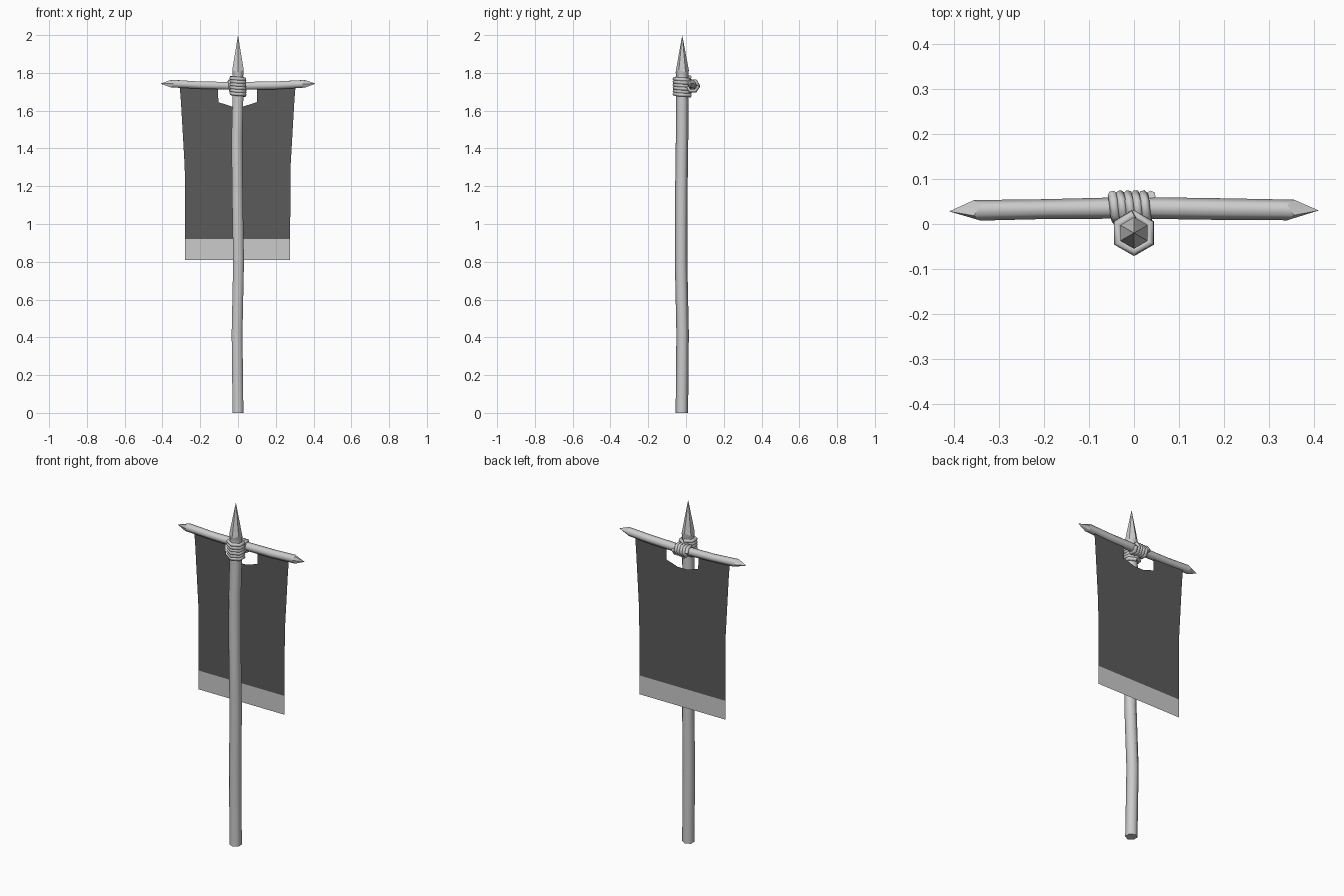
import bpy, bmesh, math
from mathutils import Vector

cube = bpy.data.objects.get("Cube")
if cube:
    bpy.data.objects.remove(cube, do_unlink=True)


def material(name, value):
    mat = bpy.data.materials.new(name)
    mat.use_nodes = True
    colour = (value, value, value, 1)
    mat.diffuse_color = colour
    mat.node_tree.nodes["Principled BSDF"].inputs["Base Color"].default_value = colour
    return mat


LIGHT = material("pale grey", 0.6)
DARK = material("dark cloth grey", 0.105)


def add_object(name, bm, mats):
    bmesh.ops.recalc_face_normals(bm, faces=bm.faces)
    mesh = bpy.data.meshes.new(name)
    bm.to_mesh(mesh)
    bm.free()
    for mat in mats:
        mesh.materials.append(mat)
    obj = bpy.data.objects.new(name, mesh)
    bpy.context.collection.objects.link(obj)
    return obj


def hexagon(centre, radius, axis):
    """Six points around a centre, with corners pointing to front and back."""
    points = []
    for i in range(6):
        a = i * math.pi / 3
        y, w = radius * math.cos(a), radius * math.sin(a)
        points.append(Vector(centre) + Vector((w, y, 0) if axis == "z" else (0, y, w)))
    return points


def rod(name, stations, axis, tips=(), stagger=0.0):
    """Loft hexagons along a bent line; tips are (end index, apex) pairs."""
    bm = bmesh.new()
    rings = [[bm.verts.new(p) for p in hexagon(c, r, axis)] for c, r in stations]
    for low, high in zip(rings, rings[1:]):
        for i in range(6):
            j = (i + 1) % 6
            bm.faces.new((low[i], low[j], high[j], high[i])).smooth = True
    apexes = dict(tips)
    for end in (0, -1):
        ring = rings[end]
        if end not in apexes:
            bm.faces.new(ring)
            continue
        apex = Vector(apexes[end])
        inward = (Vector(stations[end][0]) - apex).normalized()
        for v in ring[1::2]:
            v.co += inward * stagger
        top = bm.verts.new(apex)
        for i in range(6):
            bm.faces.new((ring[i], ring[(i + 1) % 6], top))
    # Keep the cut ends crisp
    for e in bm.edges:
        if not all(f.smooth for f in e.link_faces):
            e.smooth = False
    return add_object(name, bm, [LIGHT])


# Slightly crooked pole
rod("pole", [((0, -0.022, 0), 0.033), ((-0.005, -0.018, 0.42), 0.033),
             ((0.003, -0.026, 0.8), 0.033), ((-0.003, -0.025, 1.15), 0.033),
             ((-0.006, -0.021, 1.45), 0.033), ((0, -0.02, 1.68), 0.033),
             ((0, -0.02, 1.79), 0.032)], "z")

# Sharpened pole tip
rod("pole_spike", [((0, -0.02, 1.78), 0.031), ((0, -0.02, 1.815), 0.035)],
    "z", [(-1, (0, -0.02, 2.0))], 0.012)

# Sagging crossbar with a whittled point at each end
rod("crossbar", [((-0.355, 0.03, 1.743), 0.023), ((-0.2, 0.033, 1.735), 0.022),
                 ((0, 0.036, 1.731), 0.024), ((0.2, 0.033, 1.734), 0.024),
                 ((0.355, 0.031, 1.742), 0.023)], "x",
    [(0, (-0.41, 0.028, 1.743)), (-1, (0.41, 0.03, 1.743))], 0.015)


def coil(centre, radius, axis, start, end, turns):
    """Hexagonal helix along an axis."""
    ring, total, points = hexagon(centre, radius, axis), turns * 6, []
    for i in range(total + 1):
        p = ring[i % 6].copy()
        setattr(p, axis, start + (end - start) * i / total)
        points.append(p)
    return points


def cord(name, points, thickness):
    curve = bpy.data.curves.new(name, "CURVE")
    curve.dimensions = "3D"
    curve.bevel_depth = thickness
    curve.bevel_resolution = 1
    curve.use_fill_caps = True
    spline = curve.splines.new("POLY")
    spline.points.add(len(points) - 1)
    for target, p in zip(spline.points, points):
        target.co = (*p, 1)
    spline.use_smooth = True
    curve.materials.append(LIGHT)
    bpy.context.collection.objects.link(bpy.data.objects.new(name, curve))


# Lashings round the pole and the crossbar
cord("pole_lashing", coil((0, -0.02, 0), 0.041, "z", 1.68, 1.777, 6), 0.0105)
cord("crossbar_lashing", coil((0, 0.036, 1.731), 0.029, "x", -0.048, 0.038, 5), 0.0105)

# Flat banner with a notch below the lashing and a pale hem
columns = (-1, -0.34, -0.1, 0.1, 0.34, 1)
rows = ((0.81, 0.278), (0.92, 0.278), (1.3, 0.28), (1.63, 0.3), (1.735, 0.307))
bm = bmesh.new()
grid = []
for z, half in rows:
    line = []
    for c in columns:
        level = z
        if z == 1.63:
            level += 0.015 if abs(c) > 0.2 else -0.008
        line.append(bm.verts.new((c * half - 0.002, 0.036, level)))
    grid.append(line)
for r in range(len(rows) - 1):
    for c in range(len(columns) - 1):
        if r == len(rows) - 2 and 0 < c < 4:
            continue
        face = bm.faces.new((grid[r][c], grid[r][c + 1], grid[r + 1][c + 1], grid[r + 1][c]))
        face.material_index = 1 if r == 0 else 0
bmesh.ops.delete(bm, geom=[v for v in bm.verts if not v.link_faces], context="VERTS")
add_object("banner", bm, [DARK, LIGHT])
